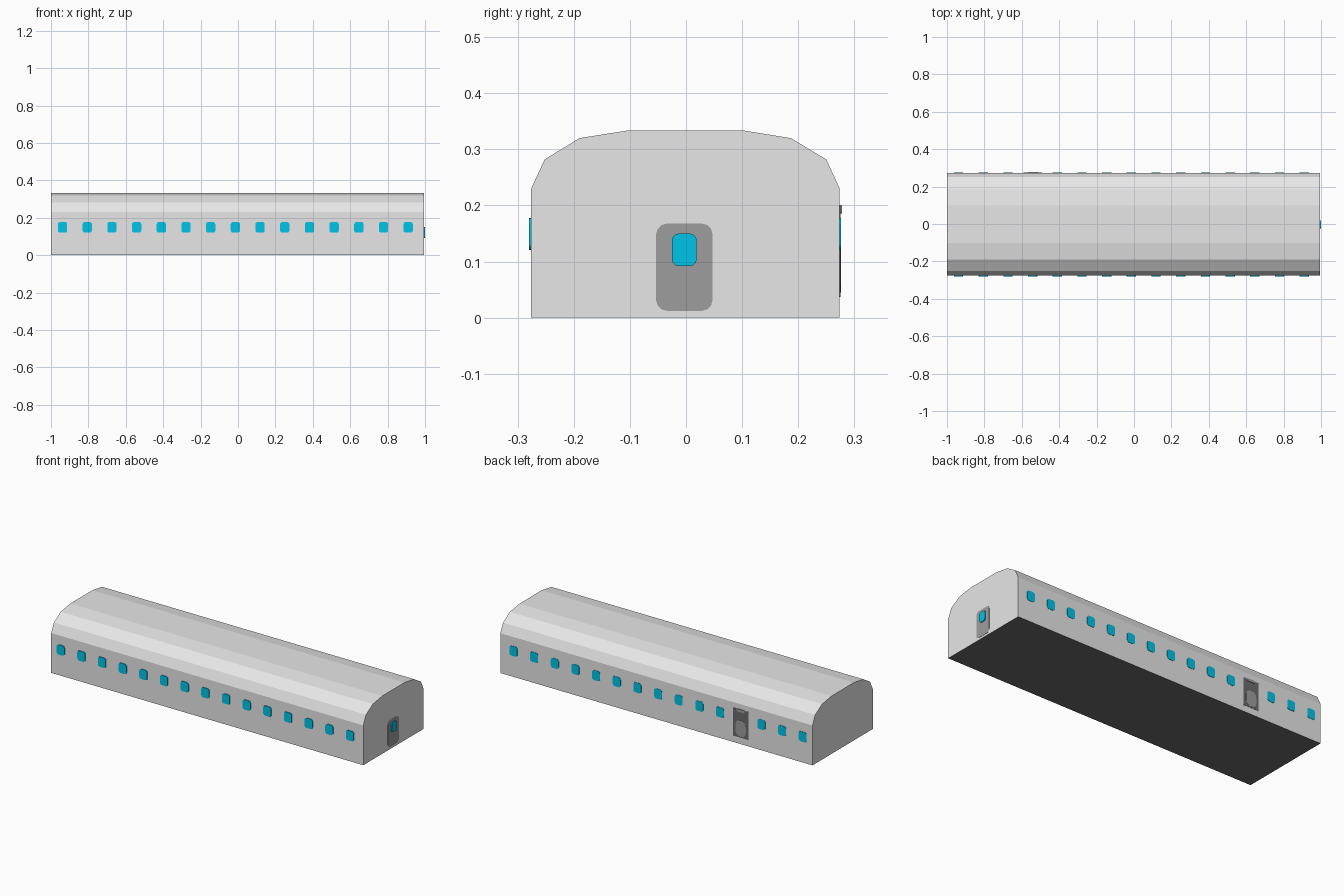
import bpy
import bmesh
from math import pi, cos, sin
from mathutils import Vector

cube = bpy.data.objects.get("Cube")
if cube:
    bpy.data.objects.remove(cube, do_unlink=True)


def material(name, color):
    mat = bpy.data.materials.new(name)
    mat.use_nodes = True
    mat.diffuse_color = (*color, 1)
    mat.node_tree.nodes["Principled BSDF"].inputs["Base Color"].default_value = (*color, 1)
    return mat


shell_grey = material("light grey shell", (0.8, 0.8, 0.8))
door_grey = material("mid grey door", (0.34, 0.34, 0.34))
floor_grey = material("dark grey floor", (0.147, 0.147, 0.147))
glass_blue = material("blue glass", (0.0, 0.57, 0.83))


def extrude(name, outline, direction, mats):
    """Solid made by pushing a closed outline along a direction."""
    bm = bmesh.new()
    face = bm.faces.new([bm.verts.new(p) for p in outline])
    pushed = bmesh.ops.extrude_face_region(bm, geom=[face], use_keep_orig=True)
    moved = [g for g in pushed["geom"] if isinstance(g, bmesh.types.BMVert)]
    bmesh.ops.translate(bm, verts=moved, vec=direction)
    bmesh.ops.recalc_face_normals(bm, faces=bm.faces)
    mesh = bpy.data.meshes.new(name)
    bm.to_mesh(mesh)
    bm.free()
    for mat in mats:
        mesh.materials.append(mat)
    obj = bpy.data.objects.new(name, mesh)
    bpy.context.collection.objects.link(obj)
    return obj


def plate(name, centre, normal, width, height, depth, radius, mat):
    """Rounded upright panel lying on a wall, raised along the wall normal."""
    normal, up = Vector(normal), Vector((0, 0, 1))
    side = up.cross(normal)
    outline = []
    for corner, (sx, sz) in enumerate([(1, 1), (-1, 1), (-1, -1), (1, -1)]):
        for step in range(4):
            a = (corner + step / 3) * pi / 2
            u = sx * (width / 2 - radius) + radius * cos(a)
            v = sz * (height / 2 - radius) + radius * sin(a)
            outline.append(Vector(centre) + side * u + up * v - normal * 0.002)
    return extrude(name, outline, normal * (depth + 0.002), [mat])


# Carriage shell with faceted roof and dark floor
FRONT, BACK, END = -0.276, 0.274, 0.994
profile = [(FRONT, 0), (FRONT, 0.23), (-0.252, 0.282), (-0.19, 0.32), (-0.102, 0.334),
           (0.1, 0.334), (0.187, 0.32), (0.25, 0.282), (BACK, 0.23), (BACK, 0)]
shell = extrude("carriage_shell", [(-1, y, z) for y, z in profile],
                Vector((END + 1, 0, 0)), [shell_grey, floor_grey])
for poly in shell.data.polygons:
    poly.material_index = 1 if poly.normal.z < -0.5 else 0

# Window rows; the back row has a door in place of one window
DOOR_SLOT = 3
FIRST, PITCH = -0.938, 0.132
for i in range(15):
    x = FIRST + PITCH * i
    plate(f"front_window_{i + 1}", (x, FRONT, 0.149), (0, -1, 0), 0.05, 0.057, 0.004, 0.012, glass_blue)
    if i != DOOR_SLOT:
        plate(f"back_window_{i + 1}", (x, BACK, 0.149), (0, 1, 0), 0.05, 0.057, 0.002, 0.012, glass_blue)

# Side door with a lower panel and a small lamp above it
door_x = FIRST + PITCH * DOOR_SLOT
plate("side_door", (door_x, BACK, 0.118), (0, 1, 0), 0.1, 0.162, 0.001, 0.004, floor_grey)
plate("side_door_panel", (door_x, BACK, 0.09), (0, 1, 0), 0.066, 0.09, 0.0018, 0.025, door_grey)
plate("side_door_lamp", (door_x, BACK, 0.193), (0, 1, 0), 0.05, 0.015, 0.004, 0.003, door_grey)

# End door and its window
plate("end_door", (END, -0.003, 0.09), (1, 0, 0), 0.101, 0.156, 0.001, 0.02, door_grey)
plate("end_door_window", (END, -0.003, 0.121), (1, 0, 0), 0.044, 0.058, 0.006, 0.012, glass_blue)
